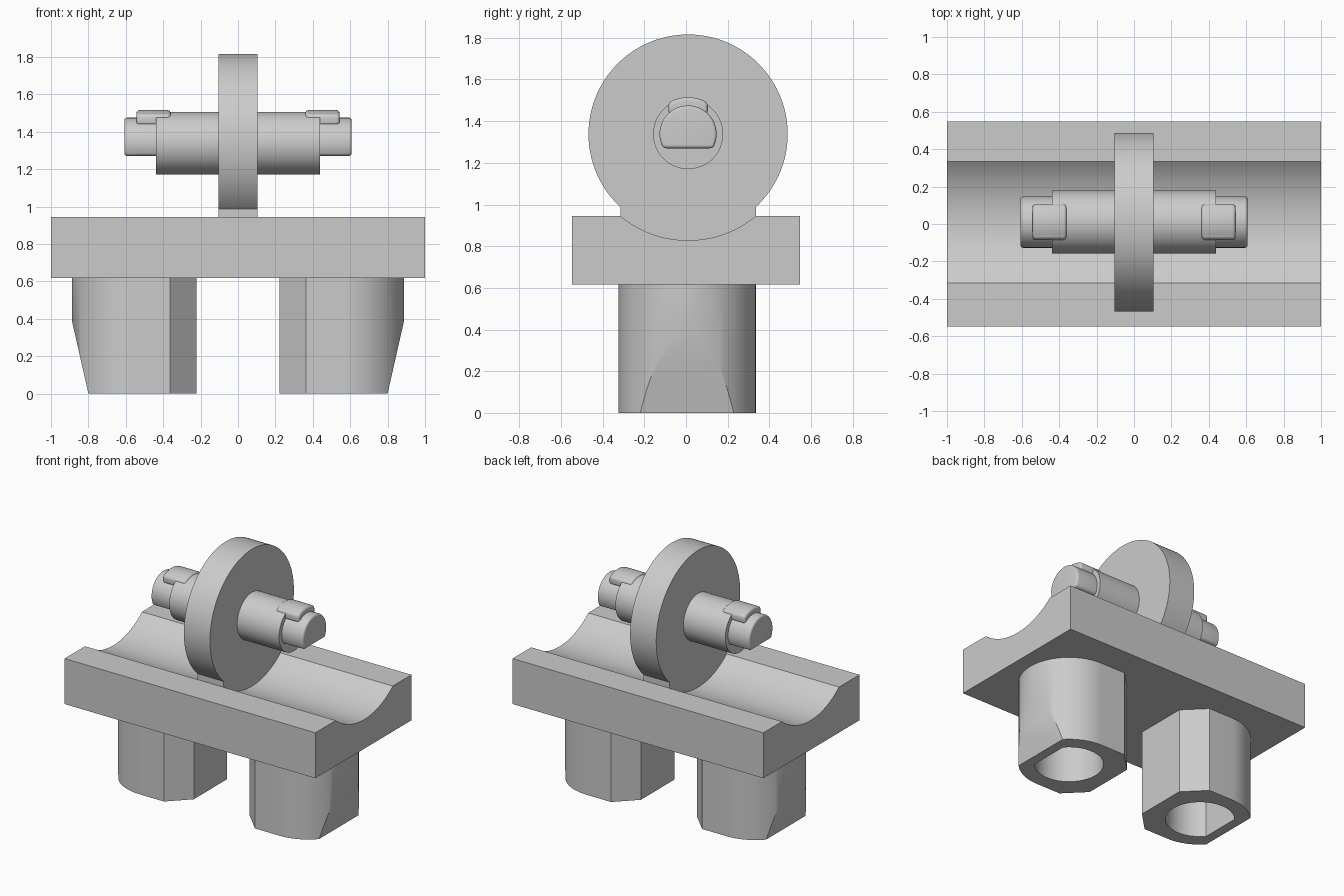
import bpy
import bmesh
from math import sin, cos, asin, pi, radians
from mathutils import Vector

cube = bpy.data.objects.get("Cube")
if cube:
    bpy.data.objects.remove(cube, do_unlink=True)

grey = bpy.data.materials.new("plain grey")
grey.use_nodes = True
colour = (0.6, 0.6, 0.6, 1)
grey.diffuse_color = colour
grey.node_tree.nodes["Principled BSDF"].inputs["Base Color"].default_value = colour

AXIS_Y, AXIS_Z = 0.01, 1.338   # axle centre
GROOVE = 0.51                  # groove radius
FOOT = 0.325                   # half width of groove and foot


def arc(cx, cy, r, start, end, steps):
    return [(cx + r * cos(start + (end - start) * i / steps),
             cy + r * sin(start + (end - start) * i / steps)) for i in range(steps + 1)]


def prism(name, outline, low, high, axis="x", bevel=0, cut=None):
    """Extrude a closed outline along x (outline is y, z) or z (outline is x, y)."""
    def place(p, h):
        return (h, p[0], p[1]) if axis == "x" else (p[0], p[1], h)

    bm = bmesh.new()
    bottom = [bm.verts.new(place(p, low)) for p in outline]
    top = [bm.verts.new(place(p, high)) for p in outline]
    bm.faces.new(bottom)
    bm.faces.new(top)
    n = len(outline)
    for i in range(n):
        j = (i + 1) % n
        bm.faces.new((bottom[i], bottom[j], top[j], top[i]))
    bmesh.ops.recalc_face_normals(bm, faces=bm.faces)
    if bevel:
        edges = [e for e in bm.edges if e.calc_face_angle(0) > radians(30)]
        bmesh.ops.bevel(bm, geom=edges, offset=bevel, segments=5, profile=0.5,
                        affect="EDGES", clamp_overlap=True)
    if cut:
        point, normal = cut
        res = bmesh.ops.bisect_plane(bm, geom=bm.verts[:] + bm.edges[:] + bm.faces[:],
                                     plane_co=point, plane_no=normal, clear_outer=True)
        rim = [g for g in res["geom_cut"] if isinstance(g, bmesh.types.BMEdge)]
        bmesh.ops.holes_fill(bm, edges=rim)
        bmesh.ops.recalc_face_normals(bm, faces=bm.faces)
    mesh = bpy.data.meshes.new(name)
    bm.to_mesh(mesh)
    bm.free()
    mesh.materials.append(grey)
    obj = bpy.data.objects.new(name, mesh)
    bpy.context.collection.objects.link(obj)
    smooth(obj)
    return obj


def smooth(obj):
    obj.data.shade_smooth()
    obj.data.set_sharp_from_angle(angle=radians(28))


# Grooved base plate
half = asin(FOOT / GROOVE)
groove = arc(AXIS_Y, AXIS_Z, GROOVE, -pi / 2 - half, -pi / 2 + half, 32)
prism("base_plate", [(-0.547, 0.617), (-0.547, 0.945)] + groove
      + [(0.547, 0.945), (0.547, 0.617)], -1, 1)

# Upright disc with its foot resting in the groove
rim = 0.478
lean = asin(FOOT / rim)
disc = arc(AXIS_Y, AXIS_Z, rim, -pi / 2 + lean, 1.5 * pi - lean, 96)
prism("disc_with_foot", disc + groove, -0.104, 0.104)

# Axle through the disc
prism("axle", arc(AXIS_Y, AXIS_Z, 0.168, 0, 2 * pi, 64)[:-1], -0.438, 0.438)

# Flat-bottomed axle ends, each with a rounded key on top
dip = asin(0.068 / 0.137)
end_shape = arc(AXIS_Y, AXIS_Z, 0.137, -dip, pi + dip, 40)
spread = asin(0.095 / 0.177)
key_shape = arc(AXIS_Y, AXIS_Z, 0.177, pi / 2 - spread, pi / 2 + spread, 12)
key_shape += [(AXIS_Y - 0.095, 1.435), (AXIS_Y + 0.095, 1.435)]

for side, s in (("left", 1), ("right", -1)):
    prism(side + "_axle_end", end_shape, s * 0.34, s * 0.607, bevel=0.04)
    prism(side + "_key", key_shape, s * 0.36, s * 0.543, bevel=0.03)

    # Leg: round outside, chamfered inside, tapered at the outer foot
    cx, cy, r = 0.558, 0.005, 0.33
    outline = arc(cx, cy, r, -pi / 2, pi / 2, 40)
    outline += [(0.363, cy + r), (0.223, cy + 0.19), (0.223, cy - 0.19), (0.363, cy - r)]
    leg = prism(side + "_leg", [(s * x, y) for x, y in outline], 0, 0.617, "z",
                cut=(Vector((s * 0.8, 0, 0)), Vector((s * 0.39, 0, -0.088))))

    # Socket with a flat on the outer side
    flat = asin(0.143 / 0.225)
    socket = arc(s * cx, cy, 0.225, flat, 2 * pi - flat, 48)
    if s < 0:
        socket = [(2 * s * cx - x, y) for x, y in socket]
    cutter = prism(side + "_socket_cutter", socket, -0.1, 0.55, "z")
    cutter.hide_render = True
    mod = leg.modifiers.new("socket", "BOOLEAN")
    mod.operation = "DIFFERENCE"
    mod.solver = "EXACT"
    mod.object = cutter
    bpy.context.view_layer.objects.active = leg
    bpy.ops.object.modifier_apply(modifier=mod.name)
    bpy.data.objects.remove(cutter, do_unlink=True)
    smooth(leg)
